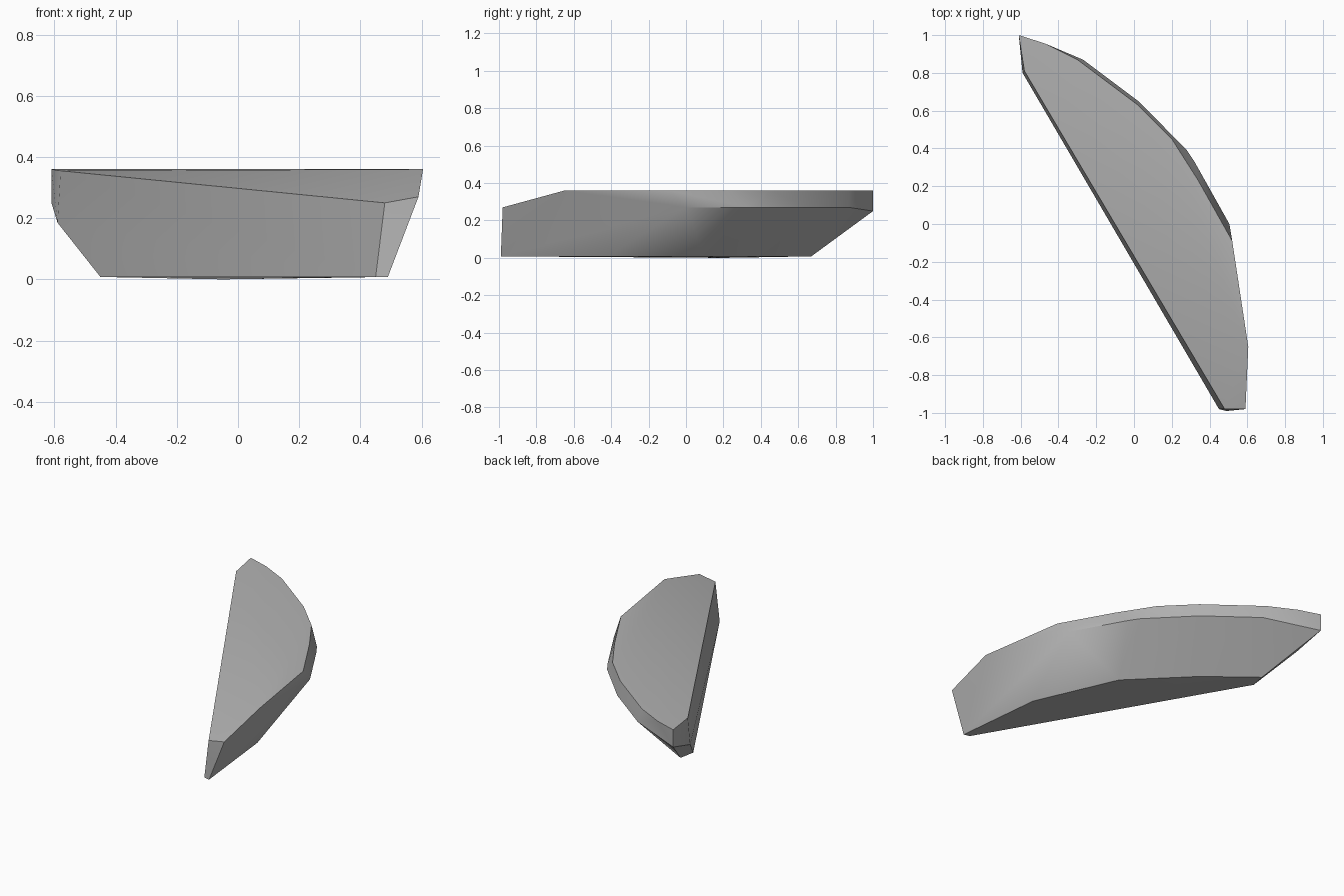
import bpy, bmesh, math

if "Cube" in bpy.data.objects:
    bpy.data.objects.remove(bpy.data.objects["Cube"], do_unlink=True)

# Stone material
stone = bpy.data.materials.new("grey_stone")
stone.use_nodes = True
grey = (0.45, 0.45, 0.45, 1)
stone.diffuse_color = grey
stone.node_tree.nodes["Principled BSDF"].inputs["Base Color"].default_value = grey

# Flat top rim along the curved back
top_rim = [(-0.61, 1.0), (-0.47, 0.955), (-0.3, 0.87), (0.02, 0.63),
           (0.2, 0.45), (0.34, 0.23), (0.52, -0.09), (0.605, -0.65)]
# Widest line, just below the top rim
waist = [(-0.27, 0.87), (0.03, 0.645), (0.28, 0.39), (0.32, 0.33), (0.505, 0.0)]
# Narrower base
base = [(-0.45, 0.57), (-0.43, 0.67), (-0.14, 0.44), (0.2, 0.1),
        (0.43, -0.42), (0.49, -0.99), (0.45, -0.98)]
# Chipped corners at the two ends
corners = [(-0.58, 0.81, 0.355), (-0.59, 0.8, 0.185), (-0.61, 1.0, 0.25),
           (0.48, -0.98, 0.25), (0.59, -0.98, 0.27)]

points = [(x, y, 0.36) for x, y in top_rim]
points += [(x, y, 0.27) for x, y in waist]
points += [(x, y, 0.008) for x, y in base] + corners + [(-0.05, 0.2, 0)]

# The stone is the convex skin around its edge profiles
bm = bmesh.new()
for p in points:
    bm.verts.new(p)
hull = bmesh.ops.convex_hull(bm, input=bm.verts)
loose = [v for v in bm.verts if not v.link_faces]
bmesh.ops.delete(bm, geom=loose, context='VERTS')
bmesh.ops.recalc_face_normals(bm, faces=bm.faces)
mesh = bpy.data.meshes.new("stone_slab")
bm.to_mesh(mesh)
bm.free()

slab = bpy.data.objects.new("stone_slab", mesh)
bpy.context.collection.objects.link(slab)
mesh.materials.append(stone)
bpy.ops.object.select_all(action='DESELECT')
slab.select_set(True)
bpy.context.view_layer.objects.active = slab
bpy.ops.object.shade_smooth_by_angle(angle=math.radians(32))
